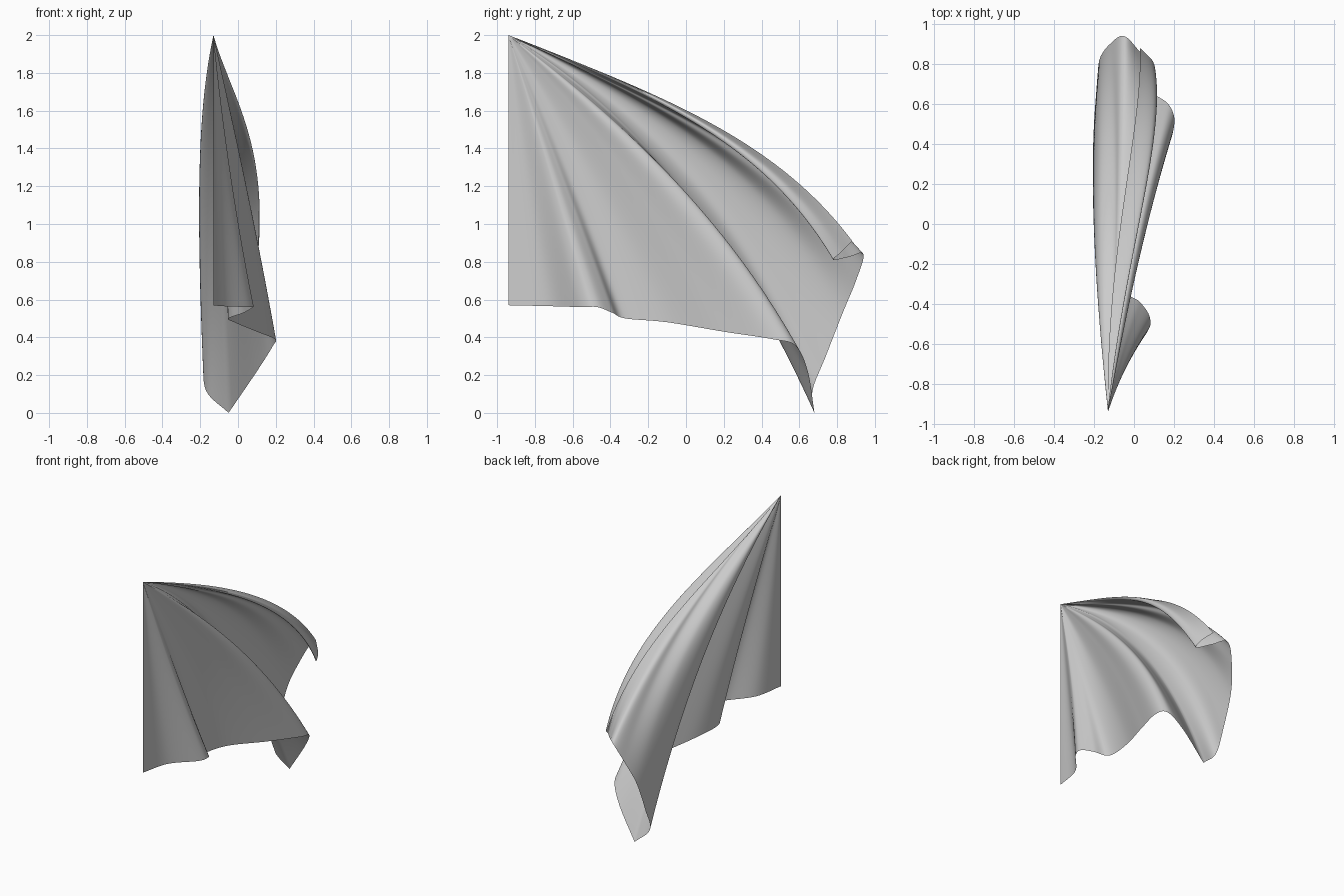
import bpy, bmesh
from mathutils import Vector

if "Cube" in bpy.data.objects:
    bpy.data.objects.remove(bpy.data.objects["Cube"])

# Flag pinned along one vertical edge; folds radiate from the top pinned corner
APEX = Vector((-0.13, -0.94, 2.0))

# Ribs from the apex: (middle x,y,z, end x,y,z), in order round the free border
RIBS = [
    # pinned edge and lower hem
    (-.13, -.94, 1.28, -.13, -.94, .57),
    (-.11, -.84, 1.28, -.08, -.72, .565),
    (-.05, -.74, 1.27, .06, -.55, .56),
    (-.04, -.70, 1.26, .08, -.47, .56),
    (-.06, -.66, 1.26, .03, -.39, .53),
    (-.09, -.61, 1.26, -.05, -.32, .50),
    (-.09, -.50, 1.27, -.02, -.10, .48),
    (-.03, -.33, 1.28, .10, .20, .43),
    (.025, -.18, 1.27, .195, .46, .39),
    (.025, -.08, 1.245, .185, .58, .355),
    (-.03, -.10, 1.27, .10, .645, .22),
    # lower corner and fly edge
    (-.11, -.09, 1.27, -.05, .68, .0),
    (-.19, -.02, 1.29, -.17, .67, .12),
    (-.20, .05, 1.35, -.18, .74, .30),
    (-.17, .10, 1.41, -.17, .83, .53),
    (-.10, .12, 1.45, -.12, .90, .70),
    # pleat and flap at the upper corner
    (-.07, .10, 1.50, -.05, .94, .84),
    (.00, .09, 1.51, .03, .86, .825),
    (.035, .08, 1.515, .10, .78, .81),
    (.035, .10, 1.53, .09, .82, .85),
    (-.05, .12, 1.54, .03, .88, .91),
]
CORNER = 11
SUB, STEPS = 8, 48


def catmull(p0, p1, p2, p3, t):
    return 0.5 * (2 * p1 + (p2 - p0) * t + (2 * p0 - 5 * p1 + 4 * p2 - p3) * t * t
                  + (3 * p1 - p0 - 3 * p2 + p3) * t ** 3)


def smooth_row(points):
    pts = [2 * points[0] - points[1]] + points + [2 * points[-1] - points[-2]]
    row = [catmull(*pts[i:i + 4], s / SUB)
           for i in range(len(points) - 1) for s in range(SUB)]
    return row + [points[-1]]


def bend(i):
    # upper ribs leave the apex straighter and droop further out
    return Vector((-.2 if i >= 17 else 0, 0, -.2 * max(0, min(1, (i - 5) / 8))))


mids = smooth_row([Vector(r[:3]) for r in RIBS])
bends = smooth_row([bend(i) for i in range(len(RIBS))])
border = [Vector(r[3:]) for r in RIBS]
ends = smooth_row(border[:CORNER + 1])[:-1] + smooth_row(border[CORNER:])

# Cloth surface: one bent curve per rib, joined side by side
bm = bmesh.new()
tip = bm.verts.new(APEX)
grid = []
for m, e, c in zip(mids, ends, bends):
    col = [tip]
    for k in range(1, STEPS + 1):
        t = k / STEPS
        p = APEX * (1 - t) * (1 - 2 * t) + m * 4 * t * (1 - t) + e * t * (2 * t - 1)
        col.append(bm.verts.new(p + c * t * (1 - t) * (1 - 2 * t)))
    grid.append(col)
for a, b in zip(grid, grid[1:]):
    bm.faces.new((tip, a[1], b[1]))
    for k in range(1, STEPS):
        bm.faces.new((a[k], a[k + 1], b[k + 1], b[k]))
for f in bm.faces:
    f.smooth = True

mesh = bpy.data.meshes.new("flag_cloth")
bm.to_mesh(mesh)
bm.free()
flag = bpy.data.objects.new("flag_cloth", mesh)
bpy.context.collection.objects.link(flag)
